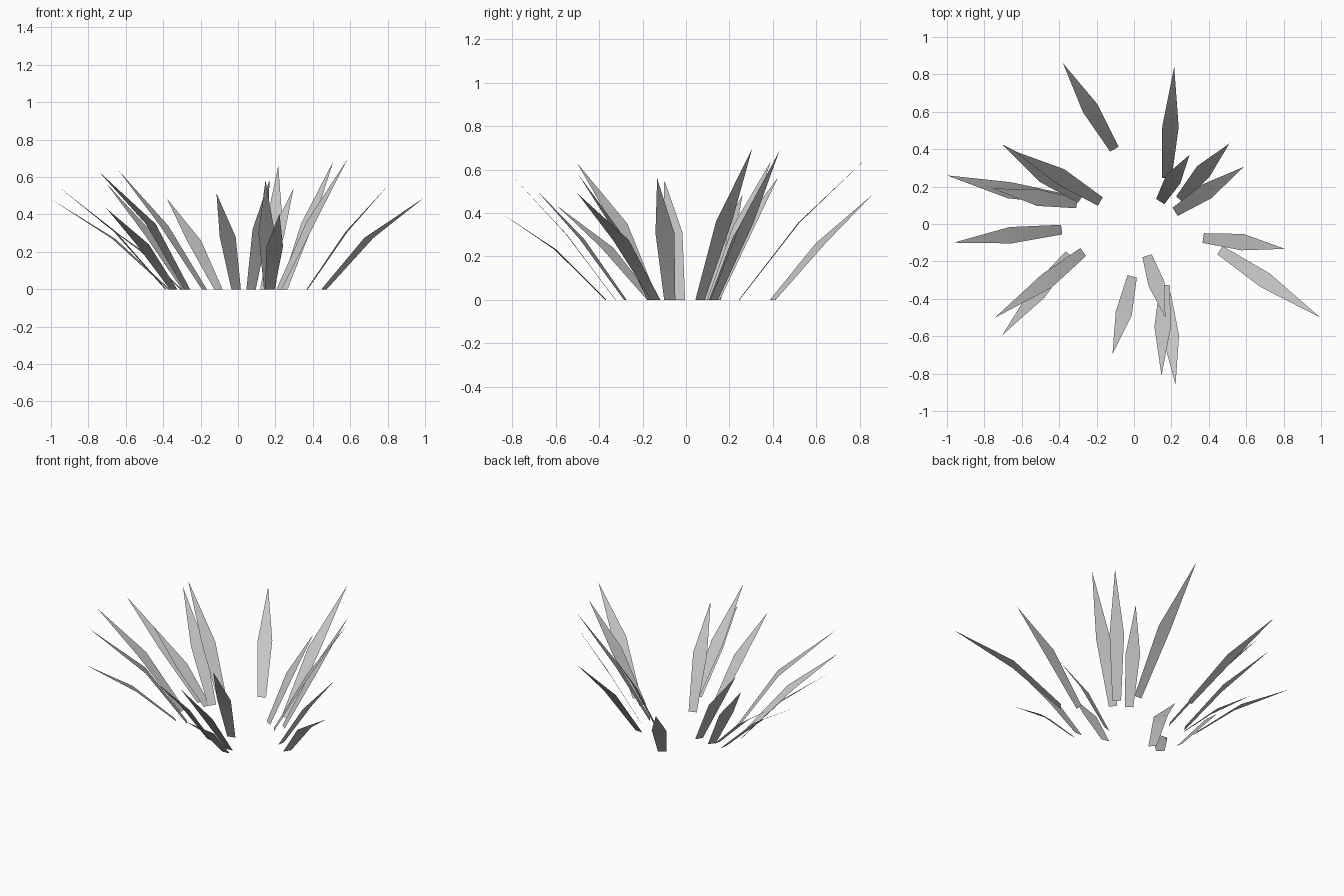
import bpy
from mathutils import Vector

if "Cube" in bpy.data.objects:
    bpy.data.objects.remove(bpy.data.objects["Cube"], do_unlink=True)

# Single grey material
grey = bpy.data.materials.new("blade_grey")
grey.use_nodes = True
colour = (0.57, 0.57, 0.57, 1)
grey.diffuse_color = colour
grey.node_tree.nodes["Principled BSDF"].inputs["Base Color"].default_value = colour

BASE_HALF, MID_HALF = 0.026, 0.044


def blade(name, root, bend, tip):
    """Flat leaf: narrow root, wide bend, pointed tip."""
    root, bend, tip = Vector((*root, 0)), Vector(bend), Vector(tip)
    side = (tip - root).cross(Vector((0, 0, 1))).normalized()
    verts = [root - side * BASE_HALF, root + side * BASE_HALF,
             bend + side * MID_HALF, bend - side * MID_HALF, tip]
    mesh = bpy.data.meshes.new(name)
    mesh.from_pydata(verts, [], [(0, 1, 2, 3), (3, 2, 4)])
    mesh.materials.append(grey)
    mesh.shade_smooth()
    obj = bpy.data.objects.new(name, mesh)
    bpy.context.collection.objects.link(obj)


# Root, bend and tip of each blade, grouped by the way it leans
groups = {
    "back_blade": [
        ((-.105, .40), (-.235, .62, .26), (-.38, .86, .485)),
        ((.175, .245), (.195, .52, .355), (.215, .84, .66)),
        ((.14, .12), (.21, .24, .29), (.297, .37, .54)),
        ((.245, .13), (.37, .28, .35), (.51, .43, .685)),
    ],
    "left_blade": [
        ((.22, .065), (.39, .175, .36), (.586, .305, .697)),
        ((.37, -.075), (.58, -.097, .307), (.807, -.133, .56)),
        ((.46, -.14), (.70, -.30, .275), (.996, -.50, .49)),
    ],
    "front_blade": [
        ((.07, -.17), (.12, -.32, .32), (.168, -.50, .583)),
        ((.165, -.325), (.153, -.55, .30), (.147, -.812, .583)),
        ((.17, -.37), (.197, -.60, .23), (.222, -.86, .405)),
        ((-.01, -.28), (-.055, -.48, .28), (-.115, -.695, .512)),
    ],
    "right_blade": [
        ((-.272, -.15), (-.467, -.305, .35), (-.745, -.502, .63)),
        ((-.345, -.163), (-.51, -.363, .24), (-.703, -.593, .432)),
        ((-.387, -.03), (-.66, -.06, .31), (-.965, -.10, .552)),
        ((-.37, .135), (-.665, .18, .27), (-1.0, .26, .482)),
        ((-.305, .11), (-.51, .14, .20), (-.757, .19, .38)),
        ((-.18, .12), (-.395, .255, .34), (-.64, .39, .637)),
        ((-.285, .135), (-.48, .262, .30), (-.703, .425, .565)),
    ],
}

for name, blades in groups.items():
    for points in blades:
        blade(name, *points)
